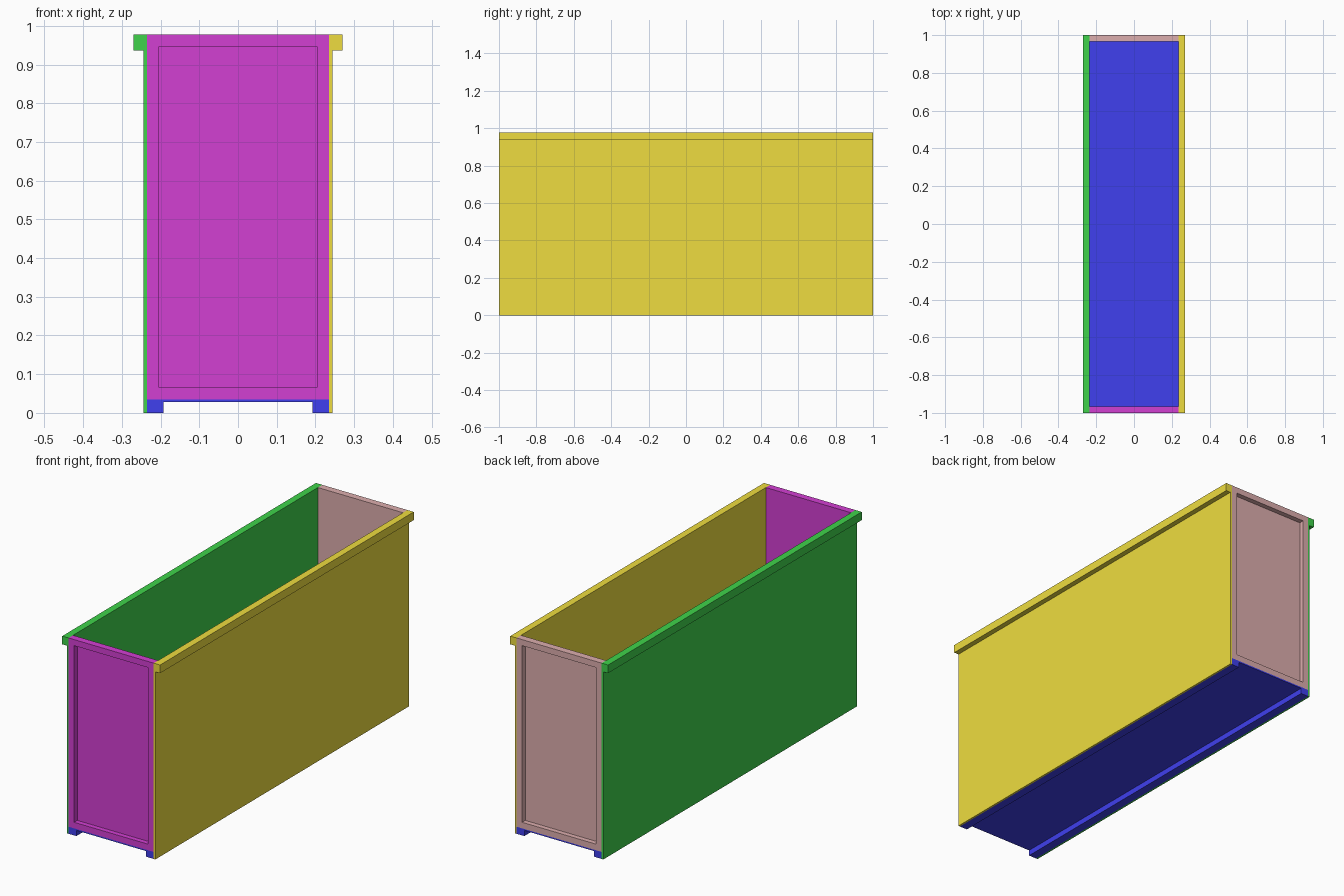
import bpy, bmesh

if "Cube" in bpy.data.objects:
    bpy.data.objects.remove(bpy.data.objects["Cube"])

HALF_LEN = 1.0      # half length along y
INNER = 0.235       # inner half width between the side walls
TOP = 0.977         # overall height
FLOOR_TOP = 0.035
END_THICK = 0.035


def make_object(name, bm, color):
    bmesh.ops.recalc_face_normals(bm, faces=bm.faces)
    mesh = bpy.data.meshes.new(name)
    bm.to_mesh(mesh)
    bm.free()
    mat = bpy.data.materials.new(name + "_paint")
    mat.diffuse_color = (*color, 1)
    mat.use_nodes = True
    mat.node_tree.nodes["Principled BSDF"].inputs["Base Color"].default_value = mat.diffuse_color
    mesh.materials.append(mat)
    obj = bpy.data.objects.new(name, mesh)
    bpy.context.collection.objects.link(obj)
    return obj


def extrude_profile(name, profile, color):
    """Extrude an x-z outline along the full length of the box."""
    bm = bmesh.new()
    face = bm.faces.new([bm.verts.new((x, -HALF_LEN, z)) for x, z in profile])
    ext = bmesh.ops.extrude_face_region(bm, geom=[face], use_keep_orig=True)
    verts = [v for v in ext["geom"] if isinstance(v, bmesh.types.BMVert)]
    bmesh.ops.translate(bm, verts=verts, vec=(0, 2 * HALF_LEN, 0))
    return make_object(name, bm, color)


def end_panel(name, side, color):
    """End wall with a recessed outer face; side is -1 front, +1 back."""
    bm = bmesh.new()
    bmesh.ops.create_cube(bm, size=1)
    for v in bm.verts:
        v.co.x *= 2 * INNER
        v.co.y = side * (HALF_LEN - END_THICK / 2) + v.co.y * END_THICK
        v.co.z = (FLOOR_TOP + TOP) / 2 + v.co.z * (TOP - FLOOR_TOP)
    bm.normal_update()
    outer = max(bm.faces, key=lambda f: f.normal.y * side)
    # frame border, then push the middle inward with straight walls
    bmesh.ops.inset_region(bm, faces=[outer], thickness=0.043)
    ext = bmesh.ops.extrude_discrete_faces(bm, faces=[outer])
    bmesh.ops.translate(bm, verts=ext["faces"][0].verts, vec=(0, -side * 0.025, 0))
    return make_object(name, bm, color)


# side walls with an outward top rail
wall = [(INNER, 0), (0.244, 0), (0.244, 0.936), (0.27, 0.936), (0.27, TOP), (INNER, TOP)]
extrude_profile("right_wall", wall, (0.86, 0.72, 0.05))
extrude_profile("left_wall", [(-x, z) for x, z in wall], (0.05, 0.65, 0.07))

# floor plate with a runner along each edge
half = [(0.192, 0.028), (0.192, 0), (INNER, 0), (INNER, FLOOR_TOP)]
extrude_profile("floor", half + [(-x, z) for x, z in reversed(half)], (0.05, 0.05, 0.86))

# recessed end panels
end_panel("front_panel", -1, (0.65, 0.05, 0.65))
end_panel("back_panel", 1, (0.72, 0.42, 0.42))
